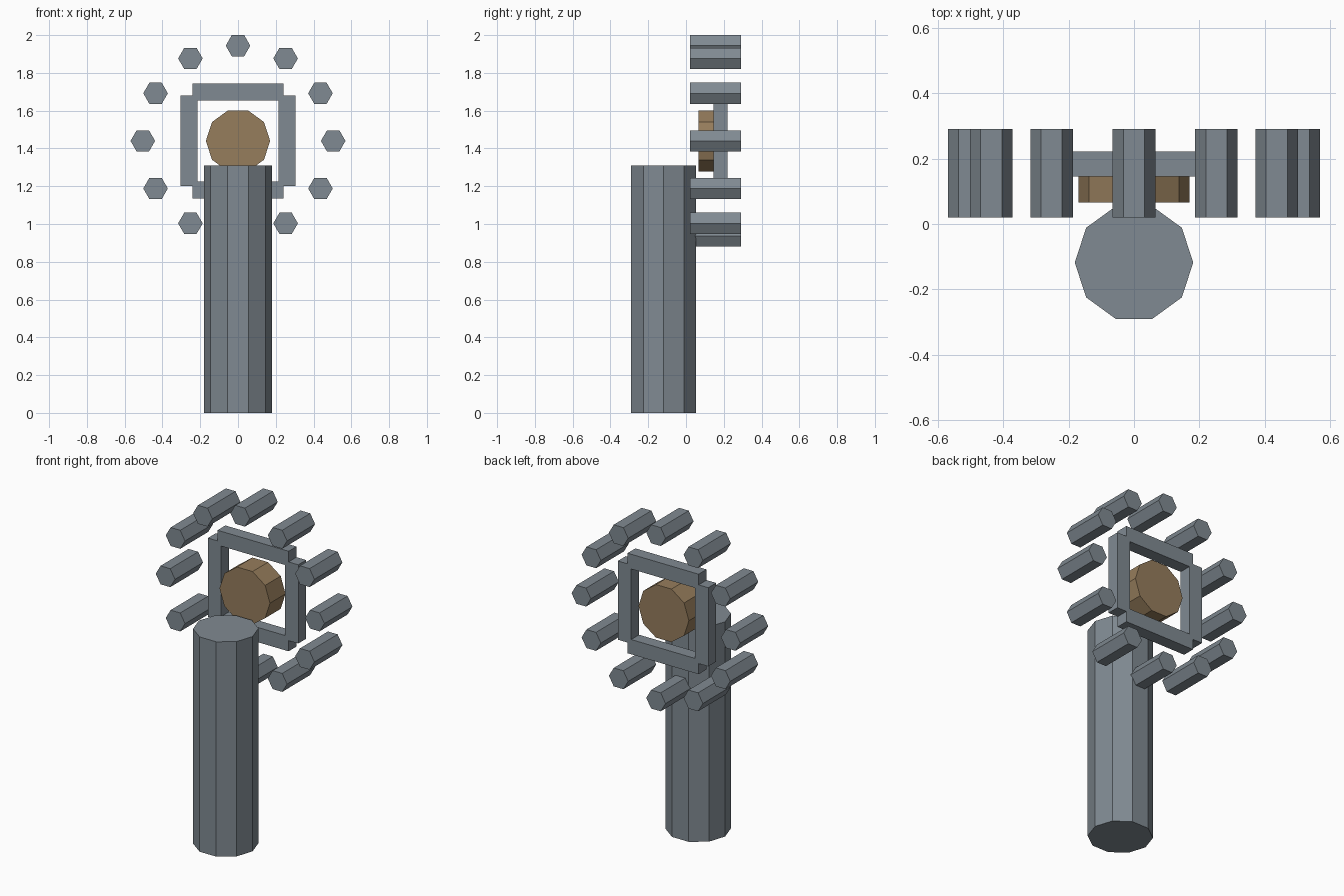
import bpy, bmesh, math
from mathutils import Matrix

if "Cube" in bpy.data.objects:
    bpy.data.objects.remove(bpy.data.objects["Cube"])


def material(name, rgb):
    m = bpy.data.materials.new(name)
    m.diffuse_color = (*rgb, 1.0)
    m.use_nodes = True
    m.node_tree.nodes["Principled BSDF"].inputs["Base Color"].default_value = m.diffuse_color
    return m


STEEL = material("grey_steel", (0.216, 0.254, 0.287))
WOOD = material("tan_wood", (0.305, 0.205, 0.107))


def finish(name, bm, mat):
    bmesh.ops.recalc_face_normals(bm, faces=bm.faces)
    me = bpy.data.meshes.new(name)
    bm.to_mesh(me)
    bm.free()
    me.materials.append(mat)
    ob = bpy.data.objects.new(name, me)
    bpy.context.collection.objects.link(ob)
    return ob


def prism(name, sides, radius, length, centre, mat, along_y=False):
    # First corner lies on the +x side
    bm = bmesh.new()
    ring = [bm.verts.new((radius * math.cos(2 * math.pi * i / sides),
                          radius * math.sin(2 * math.pi * i / sides),
                          -length / 2)) for i in range(sides)]
    base = bm.faces.new(ring)
    ext = bmesh.ops.extrude_face_region(bm, geom=[base], use_keep_orig=True)
    top = [v for v in ext["geom"] if isinstance(v, bmesh.types.BMVert)]
    bmesh.ops.translate(bm, verts=top, vec=(0, 0, length))
    if along_y:
        bm.transform(Matrix.Rotation(math.pi / 2, 4, 'X'))
    bm.transform(Matrix.Translation(centre))
    return finish(name, bm, mat)


def box(name, size, centre, mat):
    bm = bmesh.new()
    bmesh.ops.create_cube(bm, size=1)
    bm.transform(Matrix.Translation(centre) @ Matrix.Diagonal((*size, 1)))
    return finish(name, bm, mat)


HUB_Z = 1.44

# Upright post
prism("post", 10, 0.181, 1.31, (0, -0.118, 0.655), STEEL)

# Central drum
prism("drum", 10, 0.17, 0.15, (0, 0.14, HUB_Z), WOOD, along_y=True)

# Square frame of four bars around the drum
for sign, side, level in ((-1, "left", "lower"), (1, "right", "upper")):
    box(f"frame_{side}_bar", (0.09, 0.076, 0.48),
        (sign * 0.26, 0.183, HUB_Z), STEEL)
    box(f"frame_{level}_bar", (0.48, 0.076, 0.09),
        (0, 0.183, HUB_Z + sign * 0.26), STEEL)

# Ring of twelve hexagonal pegs
for i in range(12):
    a = 2 * math.pi * i / 12
    prism(f"ring_peg_{i + 1}", 6, 0.065, 0.27,
          (0.504 * math.cos(a), 0.155, HUB_Z + 0.504 * math.sin(a)),
          STEEL, along_y=True)
